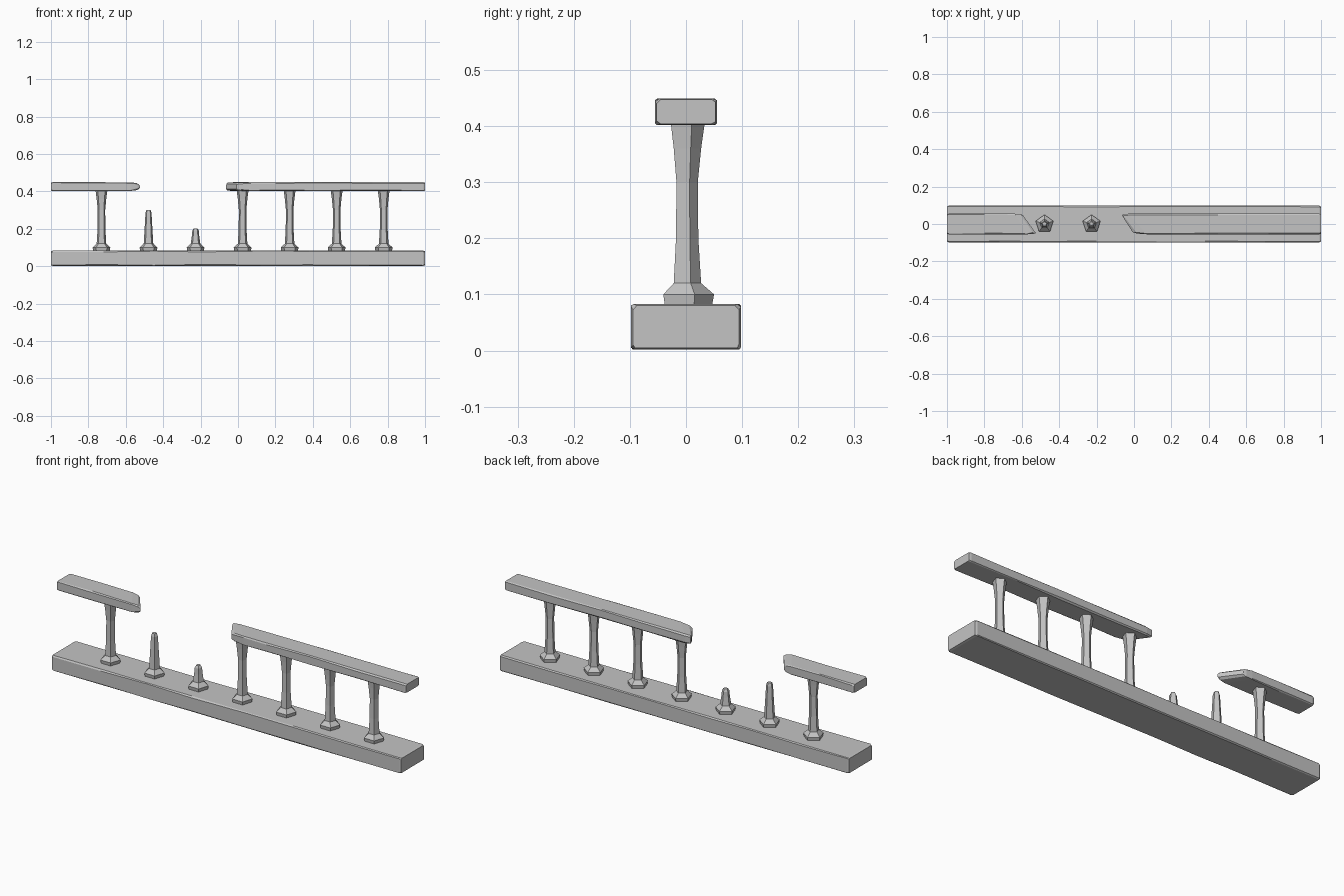
import bpy, bmesh, math, random

if "Cube" in bpy.data.objects:
    bpy.data.objects.remove(bpy.data.objects["Cube"])

random.seed(4)
stone = bpy.data.materials.new("grey stone")
stone.diffuse_color = (0.55, 0.55, 0.55, 1)
stone.use_nodes = True
stone.node_tree.nodes["Principled BSDF"].inputs["Base Color"].default_value = stone.diffuse_color


def loft(name, rings):
    """Skin closed rings of points and cap both ends."""
    bm = bmesh.new()
    loops = [[bm.verts.new(p) for p in ring] for ring in rings]
    n = len(loops[0])
    for a, b in zip(loops, loops[1:]):
        for i in range(n):
            j = (i + 1) % n
            bm.faces.new((a[i], a[j], b[j], b[i]))
    bm.faces.new(loops[0])
    bm.faces.new(loops[-1])
    bmesh.ops.recalc_face_normals(bm, faces=bm.faces)
    mesh = bpy.data.meshes.new(name)
    bm.to_mesh(mesh)
    bm.free()
    mesh.materials.append(stone)
    obj = bpy.data.objects.new(name, mesh)
    bpy.context.collection.objects.link(obj)
    return obj


def section(half, z0, z1, wear, xs):
    """Rectangle with unevenly worn corners; xs gives x for a (y, z) point."""
    pts = []
    for sy, z, sz in ((-1, z0, 1), (1, z0, 1), (1, z1, -1), (-1, z1, -1)):
        c = wear * random.uniform(0.4, 1.3)
        d = wear * random.uniform(0.4, 1.3)
        side = (sy * half, z + sz * d)
        flat = (sy * (half - c), z)
        pts += [side, flat] if sy * sz < 0 else [flat, side]
    return [(xs(y, z), y, z) for y, z in pts]


def beam(name, stations, half, z0, z1, wear):
    """Worn beam; a station is (x at back, x at front, width scale, height scale)."""
    rings = []
    for xb, xf, w, h in stations:
        mid, t = (z0 + z1) / 2, (z1 - z0) / 2 * h
        span = half * w

        def xs(y, z, xb=xb, xf=xf):
            return xf + (xb - xf) * (y + half) / (2 * half)
        rings.append(section(span, mid - t, mid + t, wear, xs))
    return loft(name, rings)


def straight(*xs):
    return [(x, x, 1, 1) for x in xs]


# Plinth
beam("plinth", [(-1, -1, .96, .93)] + straight(-.99, -.72, -.45, -.2, .12, .38, .7, .99)
     + [(1, 1, .96, .93)], 0.098, 0.002, 0.083, 0.006)

# Broken handrails
beam("left_handrail", [(-1, -1, .95, .92)] + straight(-.99, -.8)
     + [(-.64, -.57, 1, .97), (-.61, -.535, .96, .8), (-.60, -.52, .88, .45)],
     0.055, 0.402, 0.449, 0.006)
beam("right_handrail", [(-.07, 0.0, .8, .6), (-.065, .02, .93, .9), (-.03, .07, 1, 1)]
     + straight(.2, .45, .72, .99) + [(1, 1, .95, .92)],
     0.055, 0.402, 0.449, 0.006)

# Five-sided balusters: (height, radius) profiles
foot = [(.078, .046), (.1, .05), (.12, .027)]
whole = foot + [(.2, .022), (.3, .021), (.36, .027), (.41, .034)]
profiles = {
    "baluster": whole,
    "tall_broken_baluster": foot + [(.2, .022), (.285, .017), (.3, .012)],
    "short_broken_baluster": foot + [(.16, .021), (.19, .018), (.202, .011)],
}
kinds = ["baluster", "tall_broken_baluster", "short_broken_baluster"] + ["baluster"] * 4
for k, kind in enumerate(kinds):
    x = -.73 + k * .2515
    rings = []
    for z, r in profiles[kind]:
        rings.append([(x + r * math.cos(math.pi * (.5 + .4 * i)),
                       r * math.sin(math.pi * (.5 + .4 * i)), z) for i in range(5)])
    loft(f"{kind}_{k + 1}", rings)
